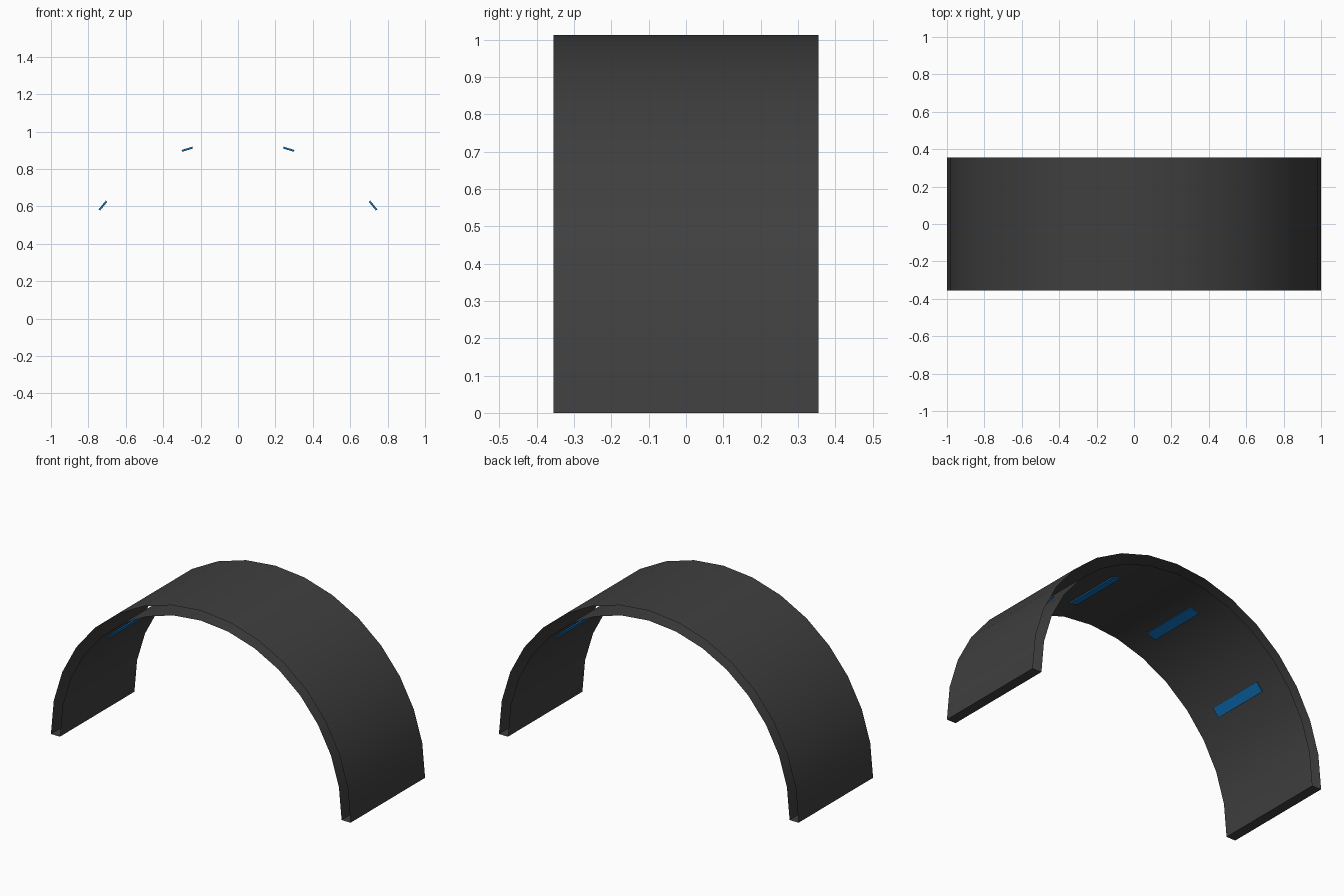
import bpy, math
from mathutils import Matrix, Vector

if "Cube" in bpy.data.objects:
    bpy.data.objects.remove(bpy.data.objects["Cube"])

SEG = 16          # sides of the half circle
R_OUT, R_IN = 1.0, 0.94
CZ = 0.012        # height of the arc centre
HALF_Y = 0.355


def material(name, color):
    m = bpy.data.materials.new(name)
    m.diffuse_color = color
    m.use_nodes = True
    m.node_tree.nodes["Principled BSDF"].inputs["Base Color"].default_value = m.diffuse_color
    return m


def add_mesh(name, verts, faces, mat):
    me = bpy.data.meshes.new(name)
    me.from_pydata(verts, [], faces)
    me.materials.append(mat)
    ob = bpy.data.objects.new(name, me)
    bpy.context.collection.objects.link(ob)
    return ob


def arc(r):
    pts = []
    for i in range(SEG + 1):
        a = math.pi * i / SEG
        z = 0.0 if i in (0, SEG) else CZ + r * math.sin(a)
        pts.append((r * math.cos(a), z))
    return pts


dark = material("dark_grey", (0.05, 0.05, 0.05, 1))
blue = material("blue", (0.005, 0.15, 0.45, 1))

# Arch shell: closed band profile swept along y, with open front and back ends
profile = arc(R_OUT) + arc(R_IN)[::-1]
n = len(profile)
verts = [(x, y, z) for y in (-HALF_Y, HALF_Y) for x, z in profile]
faces = [(i, i + n, (i + 1) % n + n, (i + 1) % n) for i in range(n)]
arch = add_mesh("arch_shell", verts, faces, dark)
bpy.context.view_layer.objects.active = arch
arch.select_set(True)
bpy.ops.object.shade_smooth_by_angle(angle=math.radians(30))
arch.select_set(False)

# Light strips: thin plates lying on the inner facets
box_faces = [(0, 1, 3, 2), (4, 6, 7, 5), (0, 4, 5, 1),
             (2, 3, 7, 6), (0, 2, 6, 4), (1, 5, 7, 3)]
for k in (-4.5, -1.5, 1.5, 4.5):
    a = k * math.pi / SEG
    place = Matrix.Translation((0, 0, CZ)) @ Matrix.Rotation(a, 4, 'Y')
    vs = [place @ Vector((x, y, z)) for x in (-0.03, 0.03)
          for y in (-0.18, 0.18) for z in (0.929, 0.939)]
    add_mesh("light_strip", vs, box_faces, blue)
